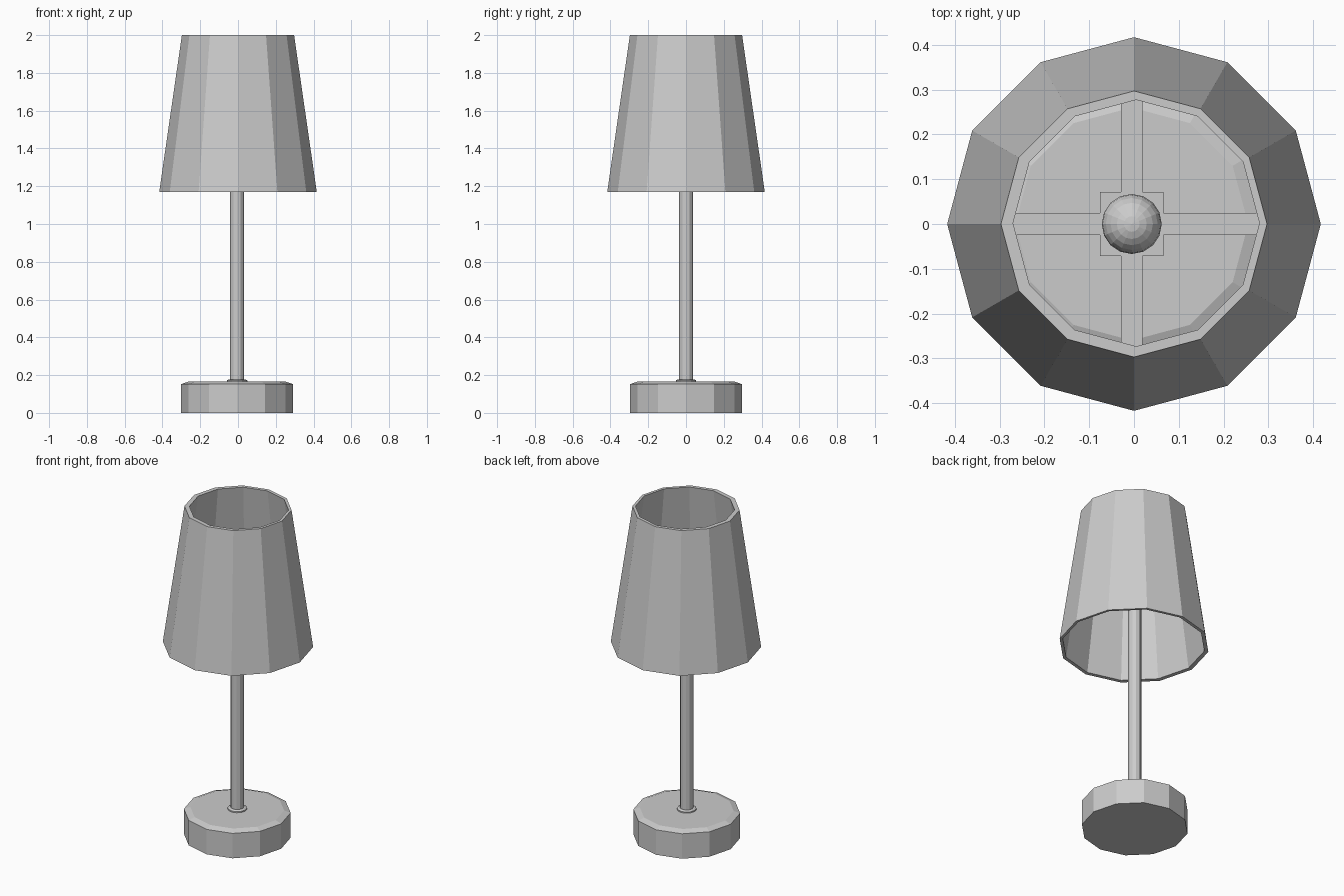
import bpy, bmesh, math

cube = bpy.data.objects.get("Cube")
if cube:
    bpy.data.objects.remove(cube, do_unlink=True)

grey = bpy.data.materials.new("light grey")
grey.use_nodes = True
colour = (0.6, 0.6, 0.6, 1)
grey.diffuse_color = colour
grey.node_tree.nodes["Principled BSDF"].inputs["Base Color"].default_value = colour

AXIS = -0.005  # the stand sits slightly off the shade's centre


def finish(name, bm):
    bmesh.ops.recalc_face_normals(bm, faces=bm.faces)
    mesh = bpy.data.meshes.new(name)
    bm.to_mesh(mesh)
    bm.free()
    mesh.materials.append(grey)
    obj = bpy.data.objects.new(name, mesh)
    bpy.context.collection.objects.link(obj)
    return obj


def lathe(name, profile, sides=12, closed=False):
    """Turn (radius, z, x, y) rings into a faceted solid, capped or looped."""
    bm = bmesh.new()
    rings = []
    for r, z, x, y in profile:
        angles = [math.tau * i / sides for i in range(sides)]
        rings.append([bm.verts.new((x + r * math.cos(a), y + r * math.sin(a), z))
                      for a in angles])
    pairs = list(zip(rings, rings[1:]))
    if closed:
        pairs.append((rings[-1], rings[0]))
    else:
        bm.faces.new(rings[0])
        bm.faces.new(rings[-1])
    for low, high in pairs:
        for i in range(sides):
            j = (i + 1) % sides
            bm.faces.new((low[i], low[j], high[j], high[i]))
    return finish(name, bm)


def stem(name, *rings):
    return lathe(name, [(r, z, AXIS, 0) for r, z in rings])


# Weighted base with a chamfered top edge
stem("base", (0.296, 0), (0.296, 0.152), (0.26, 0.165))

# Collar and pole
stem("collar", (0.054, 0.16), (0.054, 0.172), (0.046, 0.177))
stem("pole", (0.037, 0.16), (0.037, 1.66))

# Open, tapered shade with a real wall thickness
lathe("shade", [(0.417, 1.17, 0, 0), (0.297, 2, 0, 0),
                (0.275, 2, 0.005, 0.002), (0.397, 1.17, 0.005, 0.002)], closed=True)

# Cross-shaped holder: one outline extruded to a flat plate with four arms
arm, hub, reach = 0.024, 0.071, 0.325
quarter = [(reach, -arm), (reach, arm), (hub, arm), (hub, hub), (arm, hub)]
bm = bmesh.new()
outline = []
for k in range(4):
    c, s = round(math.cos(k * math.pi / 2)), round(math.sin(k * math.pi / 2))
    outline += [bm.verts.new((AXIS + x * c - y * s, x * s + y * c, 1.64))
                for x, y in quarter]
plate = bm.faces.new(outline)
top = bmesh.ops.extrude_face_region(bm, geom=[plate])["geom"]
bmesh.ops.translate(bm, vec=(0, 0, 0.03),
                    verts=[v for v in top if isinstance(v, bmesh.types.BMVert)])
finish("shade_holder", bm)

# Round bulb resting on the holder
bm = bmesh.new()
bmesh.ops.create_uvsphere(bm, u_segments=16, v_segments=12, radius=0.067)
bulb = finish("bulb", bm)
bulb.location = (AXIS, 0, 1.73)
